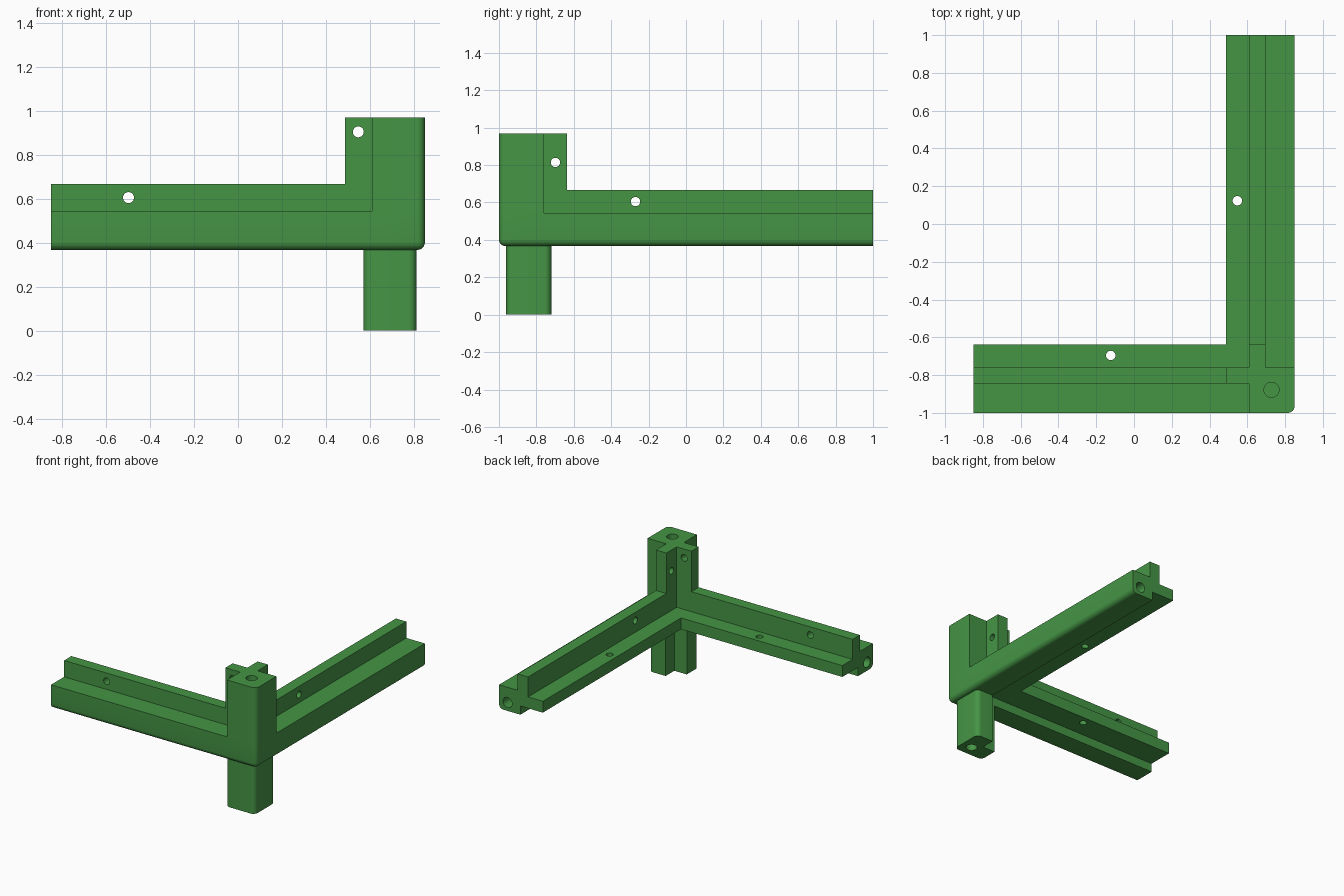
import bpy, bmesh, math
from mathutils import Vector

if "Cube" in bpy.data.objects:
    bpy.data.objects.remove(bpy.data.objects["Cube"])

# Coordinates (u, v, w) are measured from the outer bottom corner along the three arms.
R = 0.035                      # rounding of outer edges
BASE = 0.367                   # height of the corner above the leg's foot
BODY, FIN0, TIP = 0.241, 0.155, 0.363
HIGH, SHELF = 0.30, 0.177      # upright fin top, body top
LOW, LEDGE = 0.065, 0.15       # underside and top of the sideways fin

green = bpy.data.materials.new("green")
green.diffuse_color = (0.06, 0.30, 0.06, 1)
green.use_nodes = True
green.node_tree.nodes["Principled BSDF"].inputs["Base Color"].default_value = green.diffuse_color


def place(u, v, w):
    return Vector((0.85 - u, v - 1.0, w + BASE))


def make_object(name, bm):
    bmesh.ops.recalc_face_normals(bm, faces=bm.faces[:])
    mesh = bpy.data.meshes.new(name)
    bm.to_mesh(mesh)
    bm.free()
    mesh.materials.append(green)
    ob = bpy.data.objects.new(name, mesh)
    bpy.context.collection.objects.link(ob)
    return ob


def prism(name, axis, profile, start, end, rounded=()):
    """Extrude a 2D profile along axis 0, 1 or 2; round the listed corners."""
    bm = bmesh.new()
    rings = []
    for t in (start, end):
        ring = []
        for a, b in profile:
            c = [a, b]
            c.insert(axis, t)
            ring.append(bm.verts.new(place(*c)))
        rings.append(ring)
    n = len(profile)
    bm.faces.new(rings[0])
    bm.faces.new(rings[1])
    for i in range(n):
        j = (i + 1) % n
        bm.faces.new((rings[0][i], rings[0][j], rings[1][j], rings[1][i]))
    bmesh.ops.recalc_face_normals(bm, faces=bm.faces[:])
    if rounded:
        edges = [bm.edges.get((rings[0][i], rings[1][i])) for i in rounded]
        bmesh.ops.bevel(bm, geom=edges, offset=R, segments=6,
                        profile=0.5, affect='EDGES')
    return make_object(name, bm)


def circle(a, b, r, n=24):
    return [(a + r * math.cos(2 * math.pi * i / n),
             b + r * math.sin(2 * math.pi * i / n)) for i in range(n)]


def drill(target, axis, a, b, r, start, end):
    cutter = prism("hole_cutter", axis, circle(a, b, r), start, end)
    mod = target.modifiers.new("hole", 'BOOLEAN')
    mod.operation = 'DIFFERENCE'
    mod.solver = 'EXACT'
    mod.object = cutter
    bpy.context.view_layer.objects.active = target
    bpy.ops.object.modifier_apply(modifier=mod.name)
    bpy.data.objects.remove(cutter, do_unlink=True)


def open_joint(ob, axis, level):
    """Remove the hidden face where a part meets its neighbour."""
    c = [0, 0, 0]
    c[axis] = level
    plane = place(*c)[axis]
    bm = bmesh.new()
    bm.from_mesh(ob.data)
    hidden = [f for f in bm.faces
              if all(abs(p.co[axis] - plane) < 1e-4 for p in f.verts)]
    bmesh.ops.delete(bm, geom=hidden, context='FACES')
    bm.to_mesh(ob.data)
    bm.free()


# Rails: low body with an upright fin and a lower sideways fin
rail = [(0, 0), (SHELF, 0), (SHELF, LOW), (TIP, LOW), (TIP, LEDGE),
        (BODY, LEDGE), (BODY, HIGH), (FIN0, HIGH), (FIN0, SHELF), (0, SHELF)]
front_rail = prism("front_rail", 0, rail, SHELF, 1.70, rounded=(0,))
side_rail = prism("side_rail", 1, rail, SHELF, 2.0, rounded=(0,))

# Post: square body with two fins flush with its inner faces
post_profile = [(0, 0), (BODY, 0), (BODY, FIN0), (TIP, FIN0), (TIP, BODY),
                (BODY, BODY), (BODY, TIP), (FIN0, TIP), (FIN0, BODY), (0, BODY)]
post = prism("post", 2, post_profile, SHELF, 0.603, rounded=(0,))

# Leg: inset square with its inner corner notched
L0, L1 = 0.038, 0.28
leg_profile = [(L0, L0), (L1, L0), (L1, SHELF), (SHELF, SHELF),
               (SHELF, L1), (L0, L1)]
leg = prism("leg", 2, leg_profile, -BASE, 0, rounded=(0, 1, 5))

# Corner block: cube with its three outer edges rounded into one corner
bm = bmesh.new()
bmesh.ops.create_cube(bm, size=SHELF)
half = SHELF / 2
for vert in bm.verts:
    vert.co = place(*(vert.co + Vector((half, half, half))))
bmesh.ops.recalc_face_normals(bm, faces=bm.faces[:])
corner = min(bm.verts, key=lambda p: (p.co - place(0, 0, 0)).length)
bmesh.ops.bevel(bm, geom=list(corner.link_edges), offset=R, segments=6,
                profile=0.5, affect='EDGES')
corner_block = make_object("corner_block", bm)

# Screw holes: part, axis, centre, radius, start, end
holes = [
    (front_rail, 1, 1.348, 0.238, 0.025, 0.10, 0.30),  # upright fins
    (side_rail, 0, 0.73, 0.238, 0.025, 0.10, 0.30),
    (post, 1, 0.303, 0.537, 0.025, 0.10, 0.30),        # post fins
    (post, 0, 0.302, 0.447, 0.025, 0.10, 0.30),
    (side_rail, 2, 0.303, 1.123, 0.025, 0.03, 0.22),   # sideways fins
    (front_rail, 2, 0.973, 0.304, 0.025, 0.03, 0.22),
    (post, 2, 0.122, 0.122, 0.04, 0.35, 0.70),         # blind holes in the ends
    (front_rail, 0, 0.07, 0.063, 0.038, 1.45, 1.80),
    (side_rail, 1, 0.07, 0.063, 0.038, 1.75, 2.10),
    (leg, 2, 0.12, 0.12, 0.04, -0.45, -0.12),
]
for hole in holes:
    drill(*hole)

# Open the touching faces
open_joint(front_rail, 0, SHELF)
open_joint(side_rail, 1, SHELF)
open_joint(post, 2, SHELF)
open_joint(leg, 2, 0)
for axis in range(3):
    open_joint(corner_block, axis, SHELF)

# Smooth rounded edges, keep the rest crisp
bpy.ops.object.select_all(action='DESELECT')
for ob in (front_rail, side_rail, post, leg, corner_block):
    ob.select_set(True)
bpy.context.view_layer.objects.active = post
bpy.ops.object.shade_smooth_by_angle(angle=math.radians(30))
